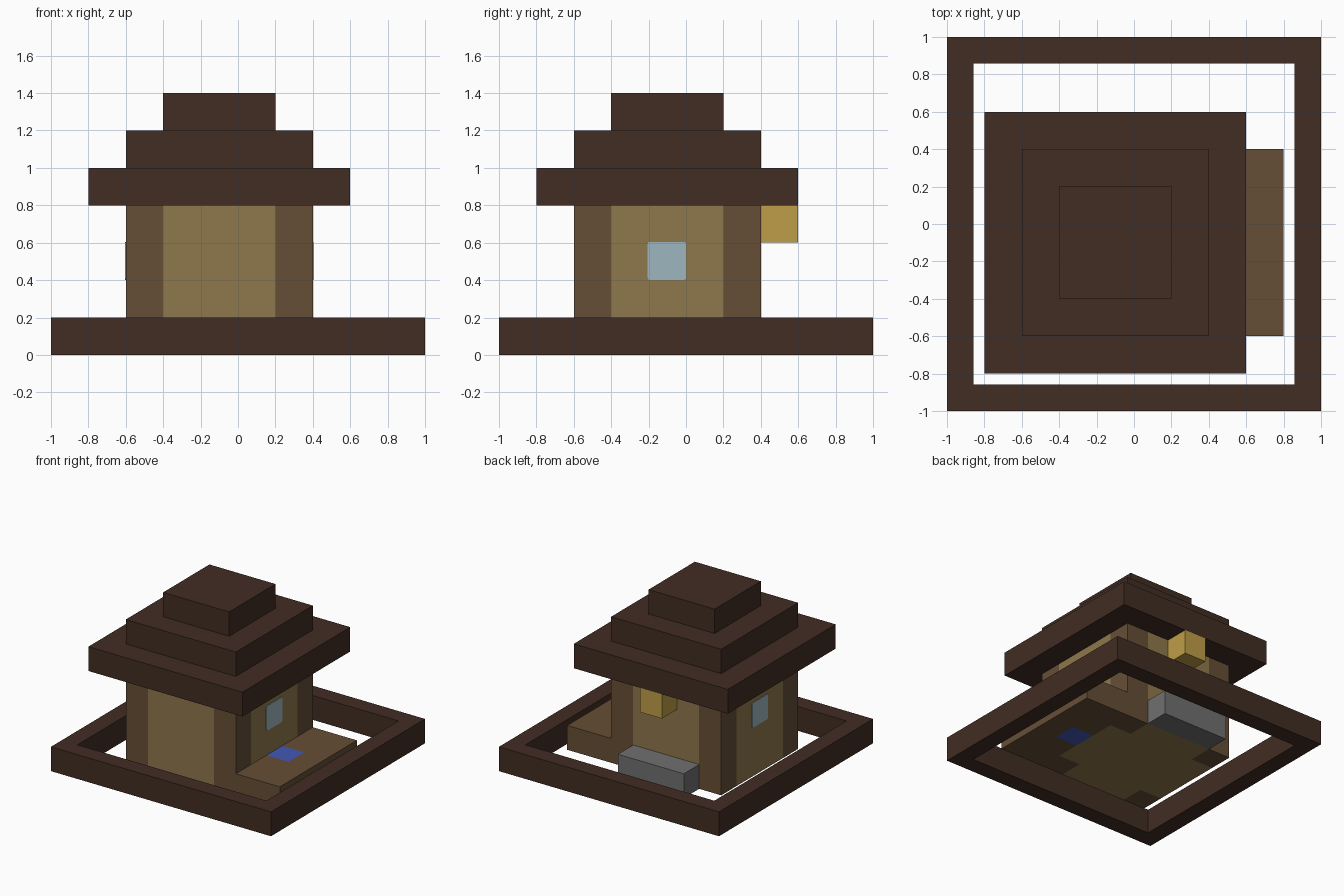
import bpy
import bmesh

cube = bpy.data.objects.get("Cube")
if cube:
    bpy.data.objects.remove(cube, do_unlink=True)


def material(name, *rgb):
    """Flat material from 0-255 display values, stored as linear."""
    linear = [((c / 255 + 0.055) / 1.055) ** 2.4 for c in rgb]
    mat = bpy.data.materials.new(name)
    mat.use_nodes = True
    mat.diffuse_color = (*linear, 1)
    mat.node_tree.nodes["Principled BSDF"].inputs["Base Color"].default_value = (*linear, 1)
    return mat


dark_wood = material("dark wood", 65, 45, 35)
brown_wood = material("brown wood", 102, 78, 54)
pale_wood = material("pale wood", 143, 120, 77)
lamp_yellow = material("lamp yellow", 190, 157, 72)
pane_blue = material("pane blue", 158, 183, 191)
deep_blue = material("deep blue", 66, 88, 182)
stone_grey = material("stone grey", 112, 112, 112)


def finish(name, bm, mat):
    bmesh.ops.recalc_face_normals(bm, faces=bm.faces)
    mesh = bpy.data.meshes.new(name)
    bm.to_mesh(mesh)
    bm.free()
    mesh.materials.append(mat)
    obj = bpy.data.objects.new(name, mesh)
    bpy.context.collection.objects.link(obj)
    return obj


def raise_faces(bm, height):
    """Extrude flat faces straight up into a solid."""
    new = bmesh.ops.extrude_face_region(bm, geom=bm.faces[:])["geom"]
    verts = [v for v in new if isinstance(v, bmesh.types.BMVert)]
    bmesh.ops.translate(bm, verts=verts, vec=(0, 0, height))


def prism(name, outline, low, high, mat):
    bm = bmesh.new()
    bm.faces.new([bm.verts.new((x, y, low)) for x, y in outline])
    raise_faces(bm, high - low)
    return finish(name, bm, mat)


def box(name, xs, ys, zs, mat):
    outline = [(xs[0], ys[0]), (xs[1], ys[0]), (xs[1], ys[1]), (xs[0], ys[1])]
    return prism(name, outline, *zs, mat)


# Open square frame around the plot
bm = bmesh.new()
bmesh.ops.create_grid(bm, x_segments=1, y_segments=1, size=1)
inner = bm.faces[:]
bmesh.ops.inset_region(bm, faces=inner, thickness=0.2, use_boundary=True)
bmesh.ops.delete(bm, geom=inner, context="FACES")
raise_faces(bm, 0.2)
finish("base_frame", bm, dark_wood)

# House: cross-shaped walls with posts in the four corners
a, b, c, d = -0.6, -0.4, 0.2, 0.4
cross = [(b, a), (c, a), (c, b), (d, b), (d, c), (c, c),
         (c, d), (b, d), (b, c), (a, c), (a, b), (b, b)]
prism("house_walls", cross, 0, 0.8, pale_wood)
for x_name, xs in (("right", (a, b)), ("left", (c, d))):
    for y_name, ys in (("front", (a, b)), ("back", (c, d))):
        box(f"{y_name}_{x_name}_post", xs, ys, (0, 0.8), brown_wood)

# Stepped roof
for i, name in enumerate(("lower", "middle", "upper")):
    span = (-0.8 + 0.2 * i, 0.6 - 0.2 * i)
    low = 0.8 + 0.2 * i
    box(f"{name}_roof_tier", span, span, (low, low + 0.2), dark_wood)

# Side windows with slightly rounded corners, sitting just proud of the wall
for name, x in (("left", d), ("right", a)):
    pane = box(f"{name}_window", (x - 0.004, x + 0.004), (-0.205, 0.0), (0.4, 0.605), pane_blue)
    bm = bmesh.new()
    bm.from_mesh(pane.data)
    corners = [e for e in bm.edges if abs(e.verts[0].co.x - e.verts[1].co.x) > 0.005]
    bmesh.ops.bevel(bm, geom=corners, offset=0.012, segments=2, profile=0.5, affect="EDGES")
    bm.to_mesh(pane.data)
    bm.free()

# Side deck with a notch holding the blue block
deck = [(d, a), (0.8, a), (0.8, d), (d, d),
        (d, 0), (0.6, 0), (0.6, -0.2), (d, -0.2)]
prism("side_deck", deck, 0, 0.2, brown_wood)
box("blue_deck_block", (d, 0.6), (-0.2, 0), (0, 0.2), deep_blue)

# Back of the house: stone step and hanging lamp
box("back_step", (b, c), (d, 0.6), (0, 0.2), stone_grey)
box("back_lamp", (-0.2, 0), (d, 0.6), (0.6, 0.8), lamp_yellow)
